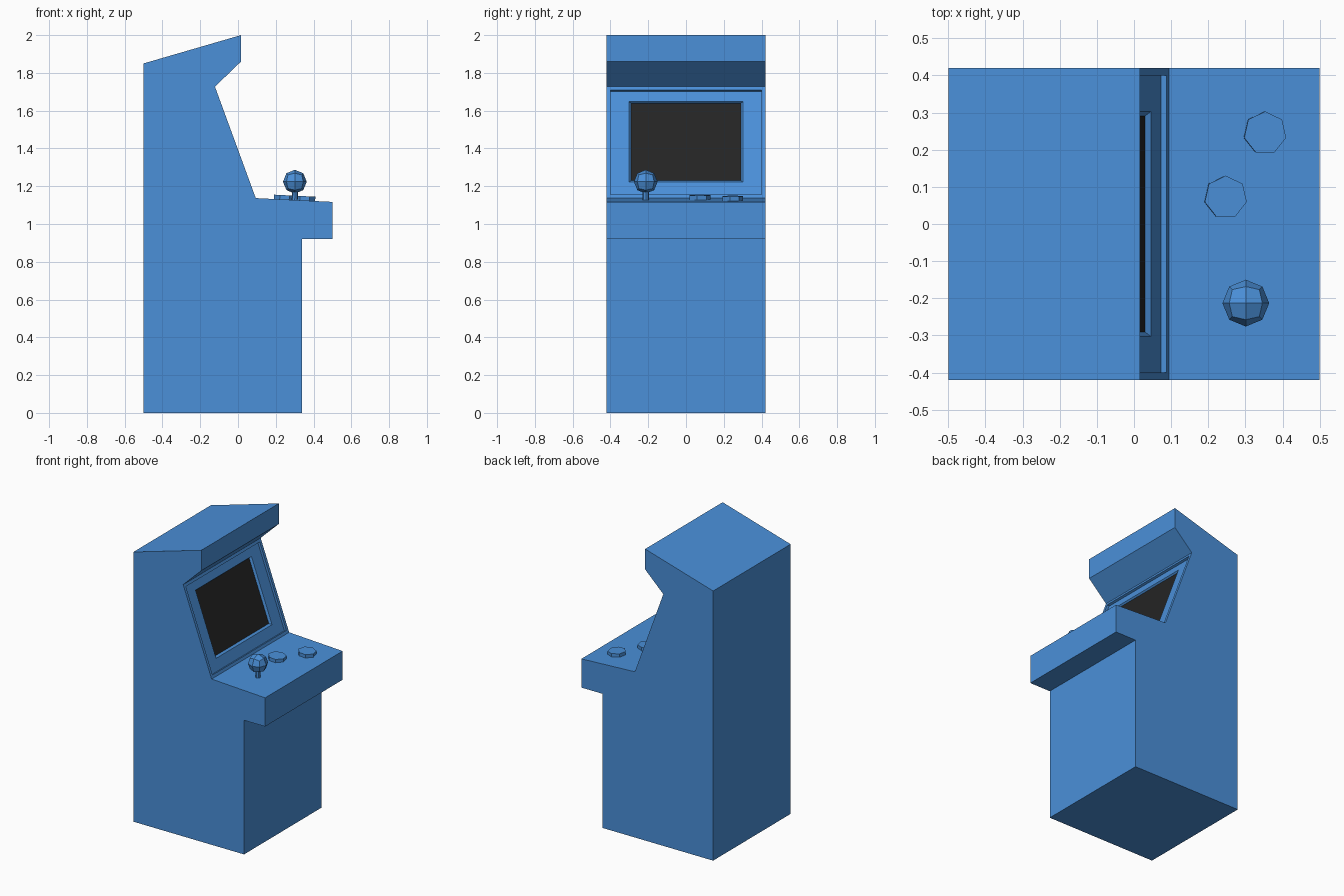
import bpy, bmesh, math
from mathutils import Vector, Matrix

if "Cube" in bpy.data.objects:
    bpy.data.objects.remove(bpy.data.objects["Cube"], do_unlink=True)


def make_material(name, color):
    mat = bpy.data.materials.new(name)
    mat.use_nodes = True
    mat.diffuse_color = color
    mat.node_tree.nodes["Principled BSDF"].inputs["Base Color"].default_value = color
    return mat


blue = make_material("cabinet_blue", (0.069, 0.279, 0.694, 1))
black = make_material("screen_black", (0.018, 0.018, 0.018, 1))


def finish(name, bm, *mats):
    bmesh.ops.recalc_face_normals(bm, faces=bm.faces)
    mesh = bpy.data.meshes.new(name)
    bm.to_mesh(mesh)
    bm.free()
    for mat in mats:
        mesh.materials.append(mat)
    obj = bpy.data.objects.new(name, mesh)
    bpy.context.collection.objects.link(obj)
    return obj


# Cabinet: side profile in x and z, swept across the width
HALF = 0.42
panel_front, slope_low, slope_high = (0.5, 1.117), (0.094, 1.137), (-0.122, 1.727)
profile = [slope_high, (0.016, 1.86), (0.016, 2.0), (-0.5, 1.85), (-0.5, 0),
           (0.34, 0), (0.34, 0.92), (0.5, 0.92), panel_front, slope_low]
bm = bmesh.new()
sides = [[bm.verts.new((x, y, z)) for x, z in profile] for y in (-HALF, HALF)]
for side in sides:
    bm.faces.new(side)
for i in range(len(profile) - 1):
    bm.faces.new((sides[0][i], sides[0][i + 1], sides[1][i + 1], sides[1][i]))

# Sloped front: nested rectangles form the rim, recessed bezel and screen
base = Vector((slope_low[0], 0, slope_low[1]))
up = Vector((slope_high[0], 0, slope_high[1])) - base
length = up.length
up.normalize()
inward = Vector((-up.z, 0, up.x))
ring = [sides[0][-1], sides[1][-1], sides[1][0], sides[0][0]]
for half, low, high, depth in [(0.4, 0.02, length - 0.02, 0),
                               (0.4, 0.02, length - 0.02, 0.016),
                               (0.303, 0.096, 0.55, 0.016),
                               (0.291, 0.109, 0.545, 0.028)]:
    inner = [bm.verts.new(base + up * t + inward * depth + Vector((0, y, 0)))
             for y, t in ((-half, low), (half, low), (half, high), (-half, high))]
    for i in range(4):
        j = (i + 1) % 4
        bm.faces.new((ring[i], ring[j], inner[j], inner[i]))
    ring = inner
bm.faces.new(ring).material_index = 1
finish("cabinet", bm, blue, black)

# Controls sit on the slightly tilted panel
tilt = math.atan2(slope_low[1] - panel_front[1], panel_front[0] - slope_low[0])


def panel_z(x):
    return slope_low[1] - (x - slope_low[0]) * math.tan(tilt)


def peg(name, x, y, radius, height, segments):
    bm = bmesh.new()
    bmesh.ops.create_cone(bm, cap_ends=True, segments=segments, radius1=radius,
                          radius2=radius, depth=height)
    obj = finish(name, bm, blue)
    obj.matrix_world = (Matrix.Translation((x, y, panel_z(x)))
                        @ Matrix.Rotation(tilt, 4, "Y")
                        @ Matrix.Translation((0, 0, height / 2 - 0.003)))


peg("button_outer", 0.352, 0.245, 0.058, 0.026, 7)
peg("button_inner", 0.246, 0.072, 0.058, 0.026, 7)
peg("joystick_stick", 0.3, -0.213, 0.016, 0.06, 8)

# Joystick ball: a subdivided cube pushed out to a sphere
bm = bmesh.new()
bmesh.ops.create_cube(bm, size=1)
bmesh.ops.subdivide_edges(bm, edges=bm.edges[:], cuts=1, use_grid_fill=True)
for v in bm.verts:
    v.co = v.co.normalized() * 0.063
finish("joystick_ball", bm, blue).location = (0.301, -0.213, 1.224)
